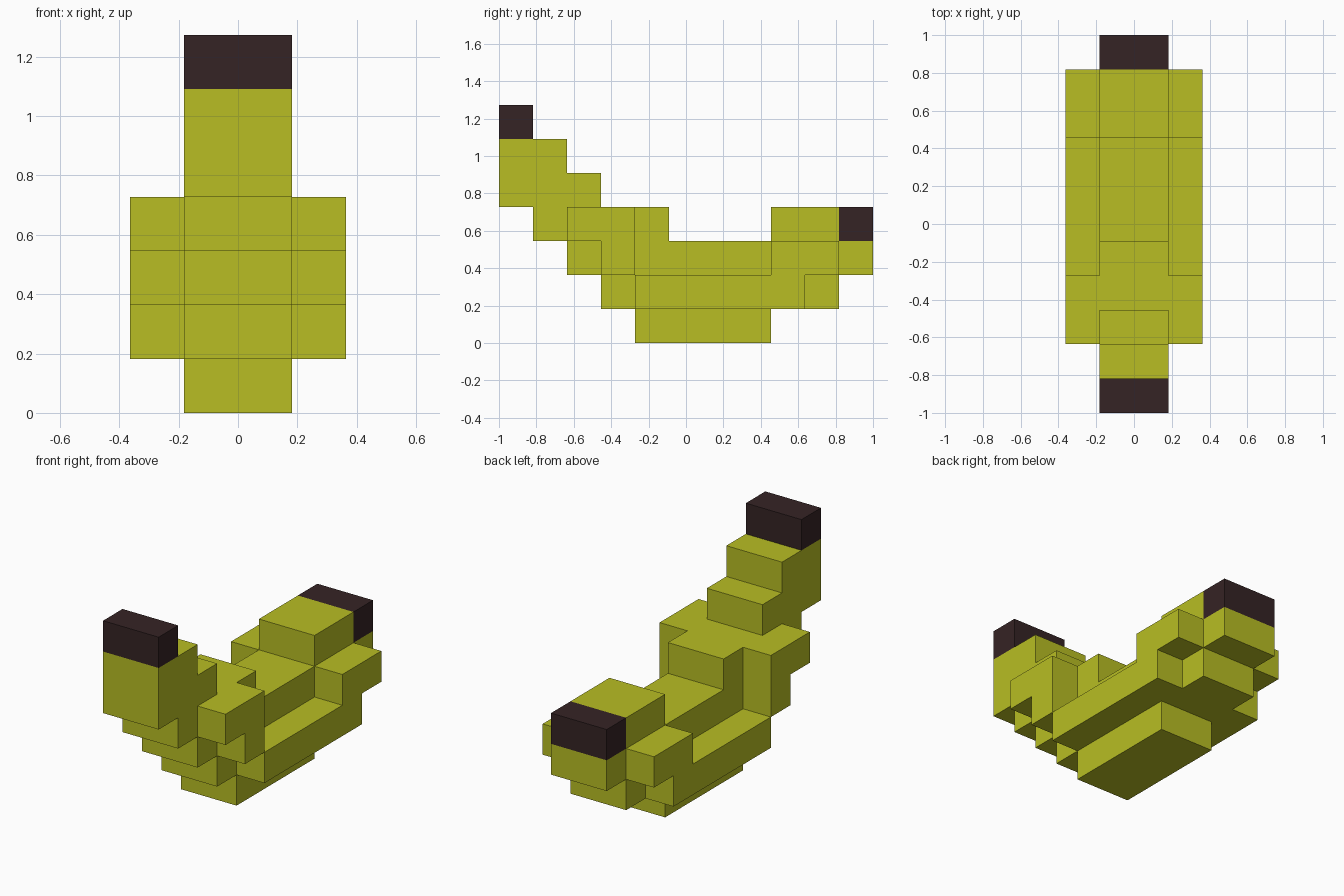
import bpy
import bmesh

cube = bpy.data.objects.get("Cube")
if cube:
    bpy.data.objects.remove(cube, do_unlink=True)

U = 2 / 11  # one block; the model is 11 blocks long


def make_material(name, rgb):
    mat = bpy.data.materials.new(name)
    mat.use_nodes = True
    colour = (*rgb, 1.0)
    mat.diffuse_color = colour
    bsdf = next(n for n in mat.node_tree.nodes if n.type == 'BSDF_PRINCIPLED')
    bsdf.inputs["Base Color"].default_value = colour
    bsdf.inputs["Roughness"].default_value = 0.9
    return mat


yellow = make_material("peel yellow", (0.479, 0.515, 0.017))
brown = make_material("tip brown", (0.036, 0.017, 0.018))


def extrude_profile(name, profile, x0, x1, mat):
    """Extrude a side profile of (y, z) block corners from x0 to x1."""
    bm = bmesh.new()
    face = bm.faces.new([bm.verts.new((x0 * U, y * U - 1, z * U)) for y, z in profile])
    ext = bmesh.ops.extrude_face_region(bm, geom=[face])
    verts = [g for g in ext["geom"] if isinstance(g, bmesh.types.BMVert)]
    bmesh.ops.translate(bm, verts=verts, vec=((x1 - x0) * U, 0, 0))
    bmesh.ops.recalc_face_normals(bm, faces=bm.faces)
    mesh = bpy.data.meshes.new(name)
    bm.to_mesh(mesh)
    bm.free()
    mesh.materials.append(mat)
    obj = bpy.data.objects.new(name, mesh)
    bpy.context.collection.objects.link(obj)
    return obj


def block(y0, y1, z0, z1):
    return [(y0, z0), (y1, z0), (y1, z1), (y0, z1)]


# Stepped, curved centre of the fruit
body = [(0, 4), (1, 4), (1, 3), (2, 3), (2, 2), (3, 2), (3, 1), (4, 1), (4, 0),
        (8, 0), (8, 1), (10, 1), (10, 2), (11, 2), (11, 3), (10, 3), (10, 4),
        (8, 4), (8, 3), (5, 3), (5, 4), (3, 4), (3, 5), (2, 5), (2, 6), (0, 6)]
extrude_profile("body", body, -1, 1, yellow)

# Dark ends
extrude_profile("front_stem_tip", block(0, 1, 6, 7), -1, 1, brown)
extrude_profile("back_tip", block(10, 11, 3, 4), -1, 1, brown)

# Side bulges, the same on left and right
front_bulge = [(2, 3), (3, 3), (3, 2), (4, 2), (4, 4), (2, 4)]
rear_bulge = [(4, 1), (9, 1), (9, 2), (10, 2), (10, 3), (8, 3), (8, 2), (4, 2)]
for side, sign in (("left", 1), ("right", -1)):
    extrude_profile(f"{side}_front_bulge", front_bulge, sign, 2 * sign, yellow)
    extrude_profile(f"{side}_rear_bulge", rear_bulge, sign, 2 * sign, yellow)
